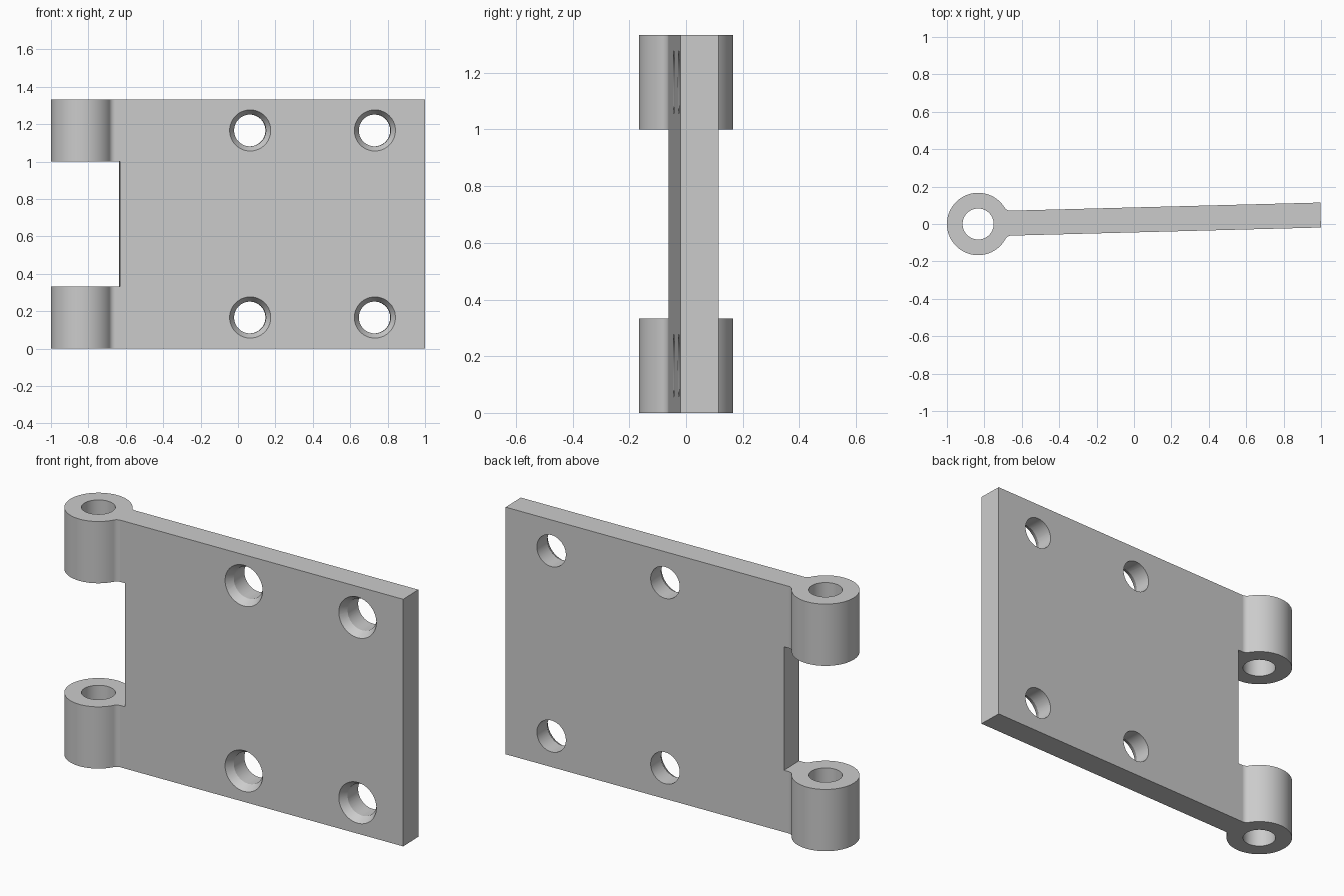
import bpy, bmesh
from math import sin, cos, pi, sqrt, atan2, radians
from mathutils import Matrix

if "Cube" in bpy.data.objects:
    bpy.data.objects.remove(bpy.data.objects["Cube"])

# Main sizes; the barrel axis is the local origin, the plate runs along local +x
HEIGHT, KNUCKLE = 4 / 3, 1 / 3
BARREL, BORE = 1 / 6, 0.083
HALF, LENGTH = 0.0667, 1.8316
FILLET, NOTCH = 0.035, 0.2
HOLE, SINK, SINK_DEPTH = 0.085, 0.11, 0.04
TILT = radians(1.5)

steel = bpy.data.materials.new("plain grey steel")
steel.use_nodes = True
steel.diffuse_color = (0.6, 0.6, 0.6, 1)
steel.node_tree.nodes["Principled BSDF"].inputs["Base Color"].default_value = (0.6, 0.6, 0.6, 1)


def make_object(name, bm):
    bmesh.ops.recalc_face_normals(bm, faces=bm.faces)
    mesh = bpy.data.meshes.new(name)
    bm.to_mesh(mesh)
    bm.free()
    obj = bpy.data.objects.new(name, mesh)
    bpy.context.collection.objects.link(obj)
    return obj


def arc(cx, cy, r, start, end, steps):
    angles = [start + (end - start) * i / steps for i in range(steps + 1)]
    return [(cx + r * cos(a), cy + r * sin(a)) for a in angles]


def extrude(name, outline, low, high):
    bm = bmesh.new()
    face = bm.faces.new([bm.verts.new((x, y, low)) for x, y in outline])
    top = bmesh.ops.extrude_face_region(bm, geom=[face])["geom"]
    verts = [v for v in top if isinstance(v, bmesh.types.BMVert)]
    bmesh.ops.translate(bm, verts=verts, vec=(0, 0, high - low))
    return make_object(name, bm)


def tapered_cutter(name, r1, r2, depth, matrix):
    bm = bmesh.new()
    bmesh.ops.create_cone(bm, cap_ends=True, segments=64, radius1=r1, radius2=r2,
                          depth=depth, matrix=matrix)
    return make_object(name, bm)


# Hinge leaf: barrel, blended by fillets into the flat plate
fx = sqrt((BARREL + FILLET) ** 2 - (HALF + FILLET) ** 2)
fy = HALF + FILLET
join = atan2(fy, fx)
upper = arc(fx, fy, FILLET, -pi / 2, join - pi, 8)
lower = [(x, -y) for x, y in reversed(upper)]
barrel = arc(0, 0, BARREL, join, 2 * pi - join, 72)[1:-1]
outline = [(LENGTH, -HALF), (LENGTH, HALF)] + upper + barrel + lower
leaf = extrude("hinge_leaf", outline, 0, HEIGHT)

# Cutters: pin bore, gap between the knuckles, countersunk screw holes
cutters = [
    extrude("knuckle_gap", [(-0.5, -0.5), (NOTCH, -0.5), (NOTCH, 0.5), (-0.5, 0.5)],
            KNUCKLE, HEIGHT - KNUCKLE),
    tapered_cutter("pin_bore", BORE, BORE, 2, Matrix.Translation((0, 0, HEIGHT / 2))),
]
turn = Matrix.Rotation(-pi / 2, 4, "X")      # cone axis along +y
slope = (SINK - HOLE) / SINK_DEPTH
lip = 0.02
for x in (0.897, 1.564):
    for z in (1 / 6, HEIGHT - 1 / 6):
        cutters.append(tapered_cutter("screw_hole", HOLE, HOLE, 1,
                                      Matrix.Translation((x, 0, z)) @ turn))
        mid = -HALF + (SINK_DEPTH - lip) / 2
        cutters.append(tapered_cutter("countersink", SINK + lip * slope, HOLE,
                                      SINK_DEPTH + lip,
                                      Matrix.Translation((x, mid, z)) @ turn))

bpy.ops.object.select_all(action="DESELECT")
bpy.context.view_layer.objects.active = leaf
leaf.select_set(True)
for cutter in cutters:
    cutter.hide_render = True
    mod = leaf.modifiers.new(cutter.name, "BOOLEAN")
    mod.operation, mod.solver, mod.object = "DIFFERENCE", "EXACT", cutter
    bpy.ops.object.modifier_apply(modifier=mod.name)
    bpy.data.objects.remove(cutter)

# Swing the leaf slightly about its pin and place it
leaf.data.transform(Matrix.Translation((BARREL - 1, 0, 0)) @ Matrix.Rotation(TILT, 4, "Z"))
leaf.data.materials.clear()
leaf.data.materials.append(steel)
bpy.ops.object.shade_smooth_by_angle(angle=radians(25))
weighted = leaf.modifiers.new("flat_face_normals", "WEIGHTED_NORMAL")
weighted.keep_sharp = True
